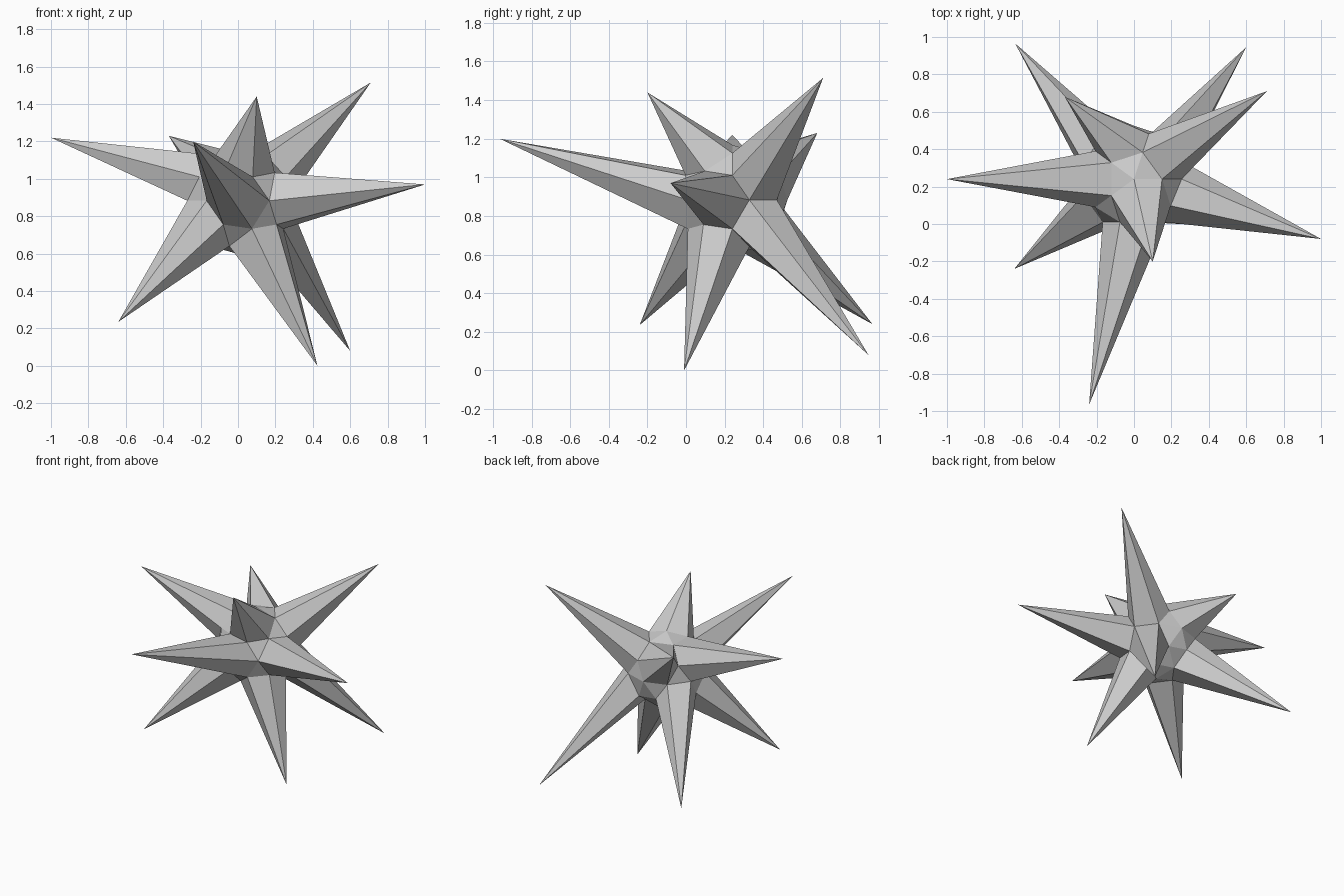
import bpy, bmesh
from math import cos, sin, radians, sqrt
from mathutils import Vector

if "Cube" in bpy.data.objects:
    bpy.data.objects.remove(bpy.data.objects["Cube"])

CENTRE = Vector((0.0, 0.24, 0.883))
RADIUS = 0.285

# each spike: (azimuth in degrees, unit height) of the core vertex, tip position
SPIKES = [
    ((180, 0.526), (-1.00, 0.24, 1.22)),
    ((36, 0.526), (0.71, 0.71, 1.515)),
    ((-18, 0.0), (1.00, -0.08, 0.97)),
    ((-72, 0.851), (0.10, -0.20, 1.44)),
    ((108, 0.526), (-0.37, 0.68, 1.23)),
    ((-90, 0.0), (-0.24, -0.965, 1.20)),
    ((-144, -0.526), (-0.64, -0.24, 0.235)),
    ((-36, -0.851), (0.425, -0.01, 0.0)),
    ((36, -0.447), (0.60, 0.945, 0.08)),
    ((144, -0.526), (-0.635, 0.965, 0.24)),
]


def direction(azimuth, height):
    r, a = sqrt(1 - height * height), radians(azimuth)
    return Vector((r * cos(a), r * sin(a), height))


# faceted core ball
bm = bmesh.new()
bmesh.ops.create_icosphere(bm, subdivisions=2, radius=1.0)
for v in bm.verts:
    v.co.normalize()

# choose the core vertices first, then pull them out into spikes
picked = [(max(bm.verts, key=lambda v: v.co.dot(direction(*key))), tip)
          for key, tip in SPIKES]
for v in bm.verts:
    v.co = CENTRE + v.co * RADIUS
for v, tip in picked:
    v.co = Vector(tip)

mesh = bpy.data.meshes.new("spiked_ball")
bm.to_mesh(mesh)
bm.free()
bpy.context.collection.objects.link(bpy.data.objects.new("spiked_ball", mesh))
